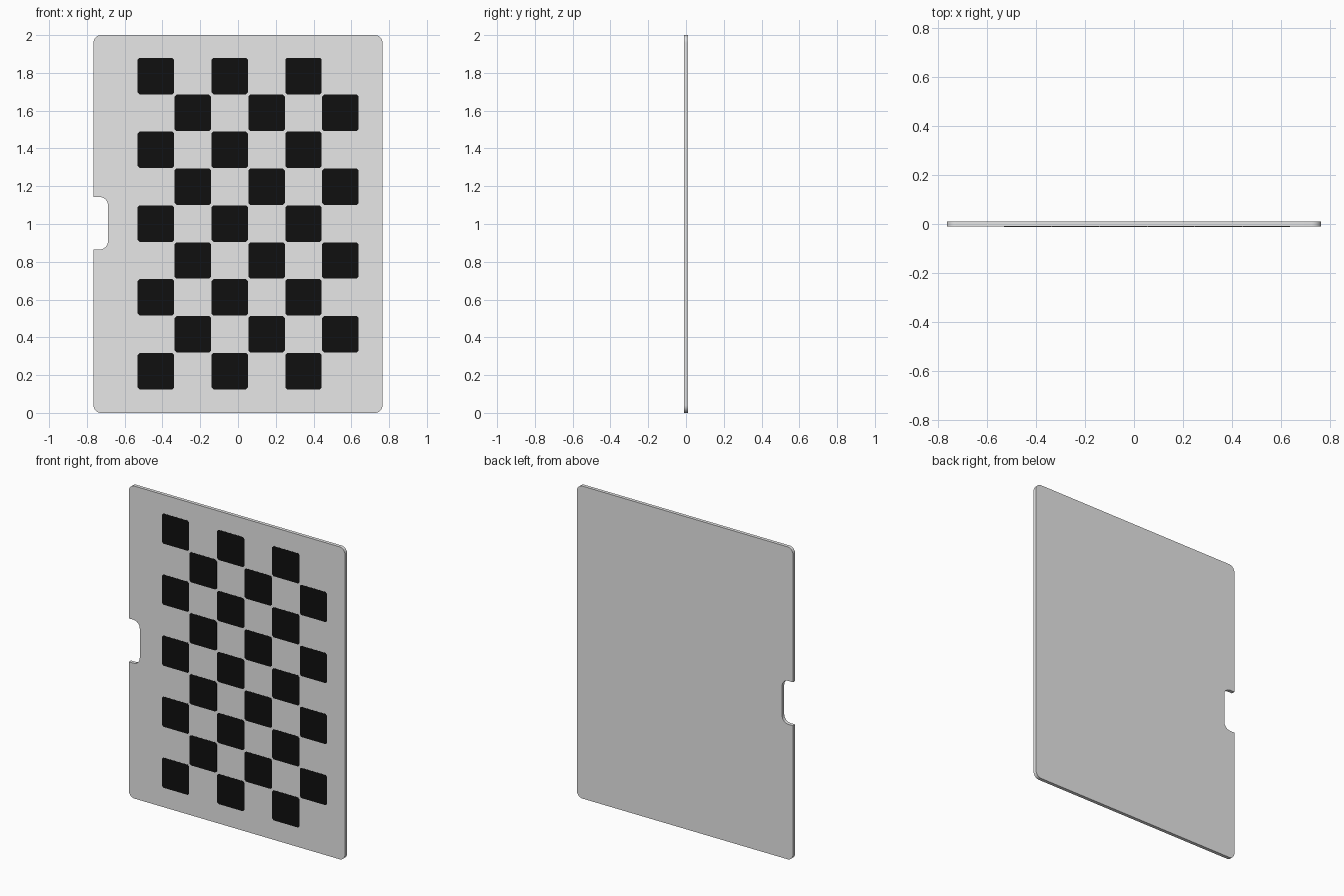
import bpy, bmesh, math

if "Cube" in bpy.data.objects:
    bpy.data.objects.remove(bpy.data.objects["Cube"])

W, H, T = 0.765, 2.0, 0.011      # half width, height, half thickness
R = 0.04                         # outer corner radius


def material(name, v):
    m = bpy.data.materials.new(name)
    m.diffuse_color = (v, v, v, 1)
    m.use_nodes = True
    m.node_tree.nodes["Principled BSDF"].inputs["Base Color"].default_value = m.diffuse_color
    return m


def arc(cx, cz, r, a0, a1, n=8):
    return [(cx + r * math.cos(math.radians(a0 + (a1 - a0) * i / n)),
             cz + r * math.sin(math.radians(a0 + (a1 - a0) * i / n))) for i in range(n + 1)]


def make(name, bm, mat):
    bmesh.ops.recalc_face_normals(bm, faces=bm.faces)
    me = bpy.data.meshes.new(name)
    bm.to_mesh(me)
    bm.free()
    me.materials.append(mat)
    ob = bpy.data.objects.new(name, me)
    bpy.context.collection.objects.link(ob)
    return ob


def slab(bm, outline, y0, y1):
    face = bm.faces.new([bm.verts.new((x, y0, z)) for x, z in outline])
    ext = bmesh.ops.extrude_face_region(bm, geom=[face])
    verts = [g for g in ext["geom"] if isinstance(g, bmesh.types.BMVert)]
    bmesh.ops.translate(bm, vec=(0, y1 - y0, 0), verts=verts)


# board with rounded corners and a finger notch in the left edge
nx, z0, z1, nr = -0.688, 0.865, 1.143, 0.045
outline = (arc(-W + R, R, R, 180, 270) + arc(W - R, R, R, 270, 360)
           + arc(W - R, H - R, R, 0, 90) + arc(-W + R, H - R, R, 90, 180)
           + [(-W, z1)] + arc(nx - nr, z1 - nr, nr, 90, 0)
           + arc(nx - nr, z0 + nr, nr, 0, -90) + [(-W, z0)])
bm = bmesh.new()
slab(bm, outline, T, -T)
board = make("board", bm, material("off white", 0.8))
for p in board.data.polygons:
    p.use_smooth = abs(p.normal.y) < 0.5
bpy.context.view_layer.objects.active = board
board.select_set(True)
bpy.ops.object.shade_smooth_by_angle(angle=math.radians(30))

# printed checker squares on the front, nine rows by six columns
P, S, C = 0.1953, 0.0965, 0.01   # pitch, half square, clipped corner
bm = bmesh.new()
for row in range(9):
    for col in range(row % 2, 6, 2):
        cx = -0.532 + (col + 0.5) * P
        cz = 1.881 - (row + 0.5) * P
        pts = [(-S + C, -S), (S - C, -S), (S, -S + C), (S, S - C),
               (S - C, S), (-S + C, S), (-S, S - C), (-S, -S + C)]
        slab(bm, [(cx + x, cz + z) for x, z in pts], -T + 0.001, -T - 0.0006)
make("checker_squares", bm, material("black", 0.005))
